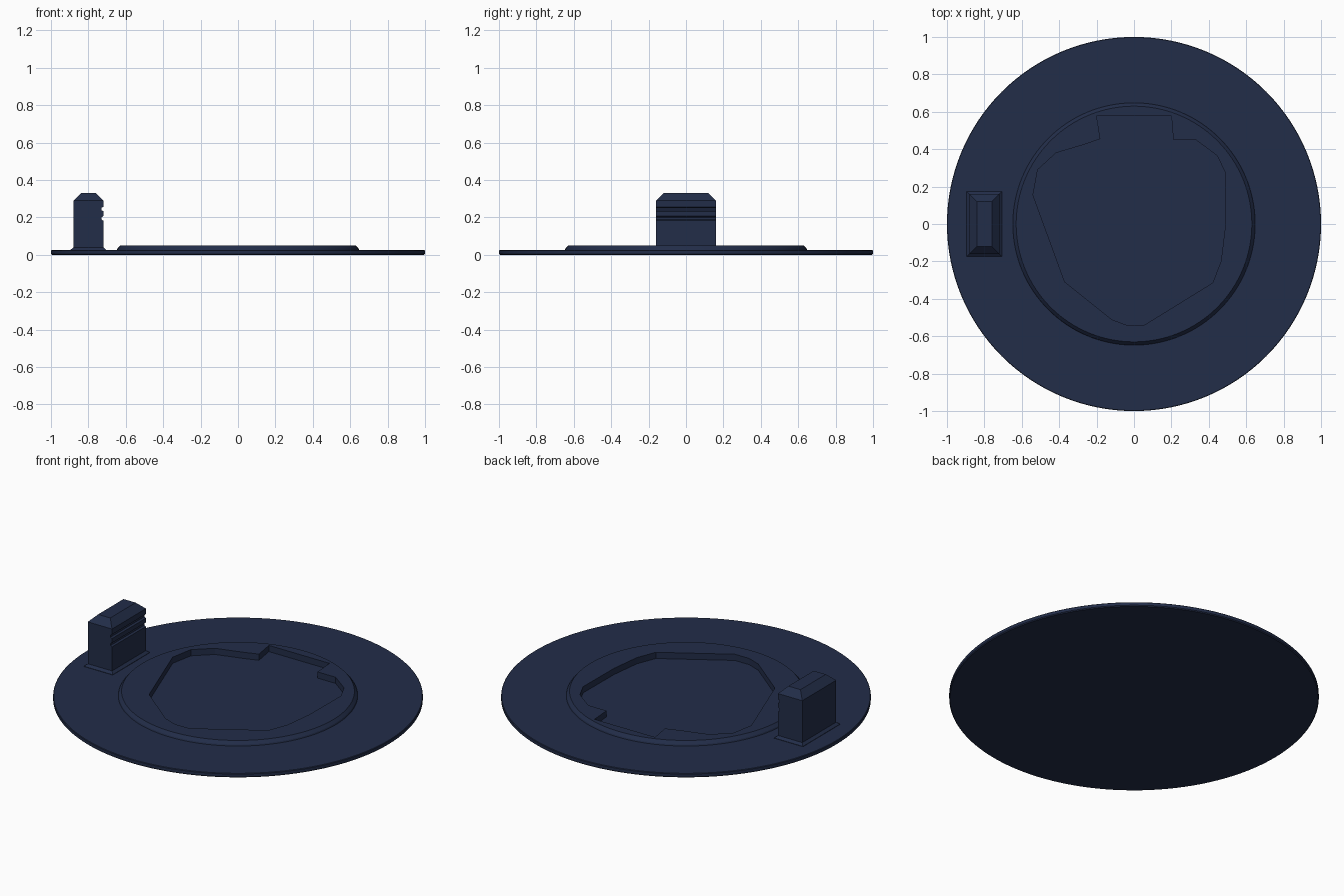
import bpy, bmesh, math

if "Cube" in bpy.data.objects:
    bpy.data.objects.remove(bpy.data.objects["Cube"])

navy = bpy.data.materials.new("dark_navy")
navy.diffuse_color = (0.016, 0.026, 0.066, 1)
navy.use_nodes = True
navy.node_tree.nodes["Principled BSDF"].inputs["Base Color"].default_value = navy.diffuse_color


def make_object(name, bm):
    bmesh.ops.recalc_face_normals(bm, faces=bm.faces)
    mesh = bpy.data.meshes.new(name)
    bm.to_mesh(mesh)
    bm.free()
    mesh.materials.append(navy)
    obj = bpy.data.objects.new(name, mesh)
    bpy.context.collection.objects.link(obj)
    return obj


def stack(name, loops):
    """Skin a stack of closed loops and cap both ends."""
    bm = bmesh.new()
    rings = [[bm.verts.new(p) for p in loop] for loop in loops]
    for low, high in zip(rings, rings[1:]):
        n = len(low)
        for i in range(n):
            j = (i + 1) % n
            bm.faces.new((low[i], low[j], high[j], high[i]))
    bm.faces.new(rings[0])
    bm.faces.new(rings[-1])
    return make_object(name, bm)


def circle(r, z, n=128):
    return [(r * math.cos(math.tau * i / n), r * math.sin(math.tau * i / n), z)
            for i in range(n)]


def rect(z, x0, x1, hy):
    return [(x0, -hy, z), (x1, -hy, z), (x1, hy, z), (x0, hy, z)]


# Round plate with a raised, chamfered centre
plate = stack("round_base", [circle(r, z) for r, z in (
    (0.995, 0), (1, 0.005), (1, 0.022), (0.997, 0.025),
    (0.648, 0.025), (0.645, 0.033), (0.63, 0.05))])

# Irregular recess cut into the raised centre
outline = [(-0.37, -0.31), (-0.12, -0.51), (-0.04, -0.54), (0.055, -0.54),
           (0.42, -0.315), (0.465, -0.20), (0.487, -0.02), (0.49, 0.27),
           (0.445, 0.365), (0.33, 0.45), (0.21, 0.45), (0.20, 0.577),
           (-0.20, 0.577), (-0.18, 0.455), (-0.265, 0.425), (-0.417, 0.38),
           (-0.515, 0.29), (-0.54, 0.155)]
cutter = stack("recess_cutter", [[(x, y, z) for x, y in outline] for z in (0.013, 0.2)])
cutter.hide_render = True
cut = plate.modifiers.new("recess", 'BOOLEAN')
cut.operation = 'DIFFERENCE'
cut.solver = 'EXACT'
cut.object = cutter
bpy.context.view_layer.objects.active = plate
plate.select_set(True)
bpy.ops.object.modifier_apply(modifier="recess")
bpy.data.objects.remove(cutter)
bpy.ops.object.shade_smooth_by_angle(angle=math.radians(20))

# Upright block: flared foot, two grooves on the inner face, chamfered top
L, R, G, H = -0.88, -0.72, -0.73, 0.16
sections = [(0.02, -0.895, -0.705, 0.175), (0.027, -0.895, -0.705, 0.175),
            (0.04, L, R, H)]
for z in (0.195, 0.245):
    sections += [(z - 0.012, L, R, H), (z - 0.006, L, G, H),
                 (z + 0.006, L, G, H), (z + 0.012, L, R, H)]
sections += [(0.29, L, R, H), (0.33, -0.84, -0.76, 0.12)]
stack("upright_block", [rect(*s) for s in sections])
